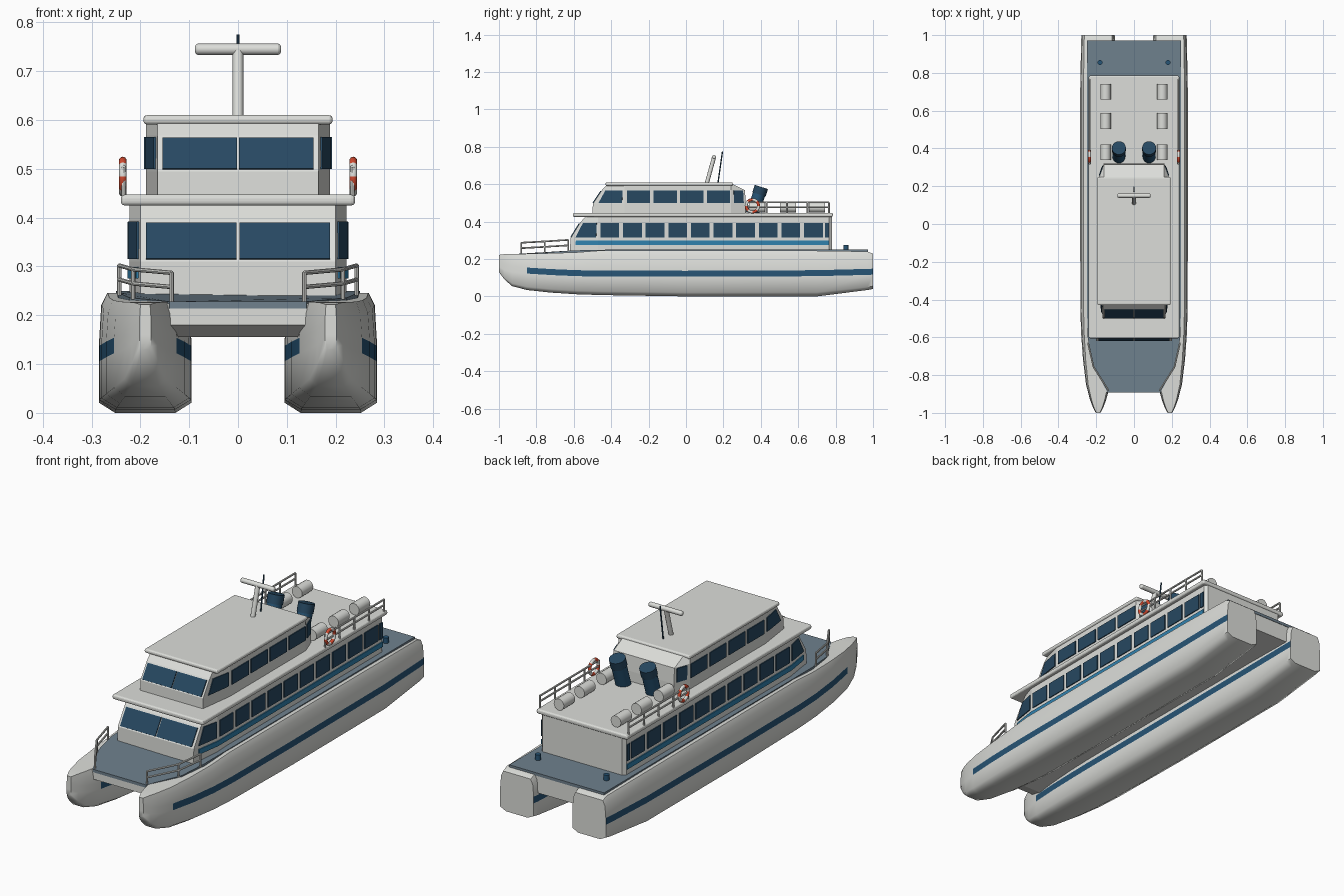
import bpy, bmesh, math
from mathutils import Vector

cube = bpy.data.objects.get("Cube")
if cube:
    bpy.data.objects.remove(cube)


def material(name, r, g, b):
    m = bpy.data.materials.new(name)
    m.use_nodes = True
    m.diffuse_color = (r, g, b, 1)
    bsdf = next(n for n in m.node_tree.nodes if n.type == 'BSDF_PRINCIPLED')
    bsdf.inputs["Base Color"].default_value = (r, g, b, 1)
    return m


WHITE = material("off white", 0.72, 0.73, 0.70)
GLASS = material("dark glass", 0.02, 0.065, 0.12)
NAVY = material("navy stripe", 0.02, 0.09, 0.18)
BLUE = material("light blue stripe", 0.03, 0.22, 0.42)
DECK = material("deck grey blue", 0.16, 0.22, 0.27)
RED = material("lifebuoy red", 0.65, 0.07, 0.03)


def finish(name, bm, *mats, angle=0):
    """Turn a bmesh into a named object."""
    bmesh.ops.recalc_face_normals(bm, faces=bm.faces)
    mesh = bpy.data.meshes.new(name)
    bm.to_mesh(mesh)
    bm.free()
    for m in mats:
        mesh.materials.append(m)
    if angle:
        mesh.shade_smooth()
        mesh.set_sharp_from_angle(angle=math.radians(angle))
    ob = bpy.data.objects.new(name, mesh)
    bpy.context.collection.objects.link(ob)
    return ob


def loft(name, rings, *mats, angle=0, rule=lambda i, j: 0):
    """Skin closed rings of points and cap both ends."""
    bm = bmesh.new()
    vs = [[bm.verts.new(p) for p in ring] for ring in rings]
    n = len(vs[0])
    for i in range(len(vs) - 1):
        for j in range(n):
            k = (j + 1) % n
            f = bm.faces.new((vs[i][j], vs[i][k], vs[i + 1][k], vs[i + 1][j]))
            f.material_index = rule(i, j)
    bm.faces.new(vs[0])
    bm.faces.new(vs[-1])
    return finish(name, bm, *mats, angle=angle)


def tube(bm, p, q, r, sides=12):
    p, q = Vector(p), Vector(q)
    turn = (q - p).to_track_quat('Z', 'Y').to_matrix().to_4x4()
    turn.translation = (p + q) / 2
    bmesh.ops.create_cone(bm, cap_ends=True, segments=sides, radius1=r,
                          radius2=r, depth=(q - p).length, matrix=turn)


def tubes(name, mat, parts, sides=12):
    bm = bmesh.new()
    for p, q, r in parts:
        tube(bm, p, q, r, sides)
    return finish(name, bm, mat, angle=40)


def slab(name, w, y0, y1, z0, z1, mat, round_edge):
    rings = [[(-w, y0, z), (w, y0, z), (w, y1, z), (-w, y1, z)] for z in (z0, z1)]
    ob = loft(name, rings, mat)
    mod = ob.modifiers.new("rounded edge", 'BEVEL')
    mod.width, mod.segments = round_edge, 3
    return ob


def pane(bm, quad, u0, u1, v0, v1, side=1):
    """Thin plate lying on part of a wall quad."""
    a, b, c, d = (Vector((p[0] * side, p[1], p[2])) for p in quad)
    at = lambda u, v: a.lerp(b, u).lerp(d.lerp(c, u), v)
    pts = [at(u0, v0), at(u1, v0), at(u1, v1), at(u0, v1)]
    off = (pts[1] - pts[0]).cross(pts[3] - pts[0]).normalized() * 0.0045
    lo = [bm.verts.new(p - off) for p in pts]
    hi = [bm.verts.new(p + off) for p in pts]
    bm.faces.new(lo)
    bm.faces.new(hi)
    for i in range(4):
        k = (i + 1) % 4
        bm.faces.new((lo[i], lo[k], hi[k], hi[i]))


# Twin hulls: y, half width, keel z, stripe z, top z
stations = [(-1, .012, .13, .16, .222), (-.97, .028, .09, .14, .226),
            (-.93, .043, .055, .13, .227), (-.85, .064, .034, .122, .228),
            (-.72, .08, .02, .114, .231), (-.58, .09, .011, .108, .236),
            (-.45, .094, .007, .106, .246), (0, .095, 0, .105, .246),
            (.7, .095, 0, .108, .244), (.97, .09, .034, .115, .24),
            (1, .088, .04, .116, .228)]


def hull_ring(side, y, w, keel, stripe, top):
    half = [(.65, keel), (1, keel + .2 * (stripe - keel)), (1, stripe),
            (1, stripe + .032), (.95, top - .025), (.82, top)]
    loop = half + [(-f, z) for f, z in reversed(half)]
    return [(side * .19 + f * w, y, z) for f, z in loop]


for side, label in ((1, "left"), (-1, "right")):
    loft(label + "_hull", [hull_ring(side, *s) for s in stations], WHITE, NAVY,
         angle=60, rule=lambda i, j: int(j in (2, 8) and i > 2))

# Bridge structure between the hulls, and the deck plate
profile = [(-.89, .224), (-.89, .18), (-.82, .155), (.97, .155), (.97, .24), (-.6, .24)]
loft("bridge_structure", [[(x, y, z) for y, z in profile] for x in (-.146, .146)], WHITE)
outline = [(.14, -.892, .228), (.222, -.74, .236), (.245, -.6, .246),
           (.25, -.4, .25), (.25, .972, .25)]
outline += [(-x, y, z) for x, y, z in reversed(outline)]
loft("deck", [[(x, y, z - d) for x, y, z in outline] for d in (.014, 0)], DECK)


def cabin(name, levels, fw, w, rw, cf, cr):
    """Cabin with chamfered corners; levels are z, front y, rear y."""
    rings = []
    for z, fy, ry in levels:
        half = [(fw, fy), (w, cf), (w, cr), (rw, ry)]
        loop = [(-fw, fy)] + half + [(-x, y) for x, y in reversed(half[1:])]
        rings.append([(x, y, z) for x, y in loop])
    loft(name, rings, WHITE)
    return lambda k, i: (rings[k][i], rings[k][i + 1], rings[k + 1][i + 1], rings[k + 1][i])


lower = cabin("lower_cabin", [(.24, -.62, .78), (.31, -.618, .78), (.395, -.565, .78),
                              (.43, -.535, .78)], .2, .222, .21, -.47, .765)
upper = cabin("upper_cabin", [(.44, -.5, .32), (.495, -.498, .32), (.568, -.45, .315),
                              (.6, -.42, .25)], .165, .188, .16, -.33, .24)


def windows(name, wall, count, fill, last):
    bm = bmesh.new()
    for u in (.03, .507):
        pane(bm, wall(1, 0), u, u + .463, .05, .92)
    for side in (1, -1):
        pane(bm, wall(1, 1), .17, .93, .06, .96, side)
        for i in range(count):
            u = (i + .1) / count * last
            pane(bm, wall(1, 2), u, u + fill / count * last, .06, .96, side)
    return bm


bm = windows("lower", lower, 10, .83, .98)
for side in (1, -1):
    pane(bm, lower(1, 2), .982, 1, .06, .96, side)
finish("lower_windows", bm, GLASS)
bm = windows("upper", upper, 4, .87, 1)
for side in (1, -1):
    pane(bm, upper(1, 3), .2, .85, .06, .96, side)
finish("upper_windows", bm, GLASS)

# Light blue band along the lower cabin
bm = bmesh.new()
for side in (1, -1):
    pane(bm, lower(0, 1), .2, 1, .5, .84, side)
    pane(bm, lower(0, 2), 0, 1, .5, .84, side)
finish("cabin_stripe", bm, BLUE)

# Roofs
slab("lower_roof", .24, -.605, .785, .425, .447, WHITE, .008)
slab("upper_roof", .194, -.43, .25, .591, .61, WHITE, .008)

# Mast, crossbar and whip aerial
tubes("mast", WHITE, [((0, .11, .6), (0, .15, .745), .011)])
bar = tubes("mast_crossbar", WHITE, [((-.088, .15, .745), (.088, .15, .745), .0115)], 16)
mod = bar.modifiers.new("rounded ends", 'BEVEL')
mod.width, mod.segments = .006, 2
tubes("aerial", GLASS, [((0, .17, .6), (0, .195, .775), .0035)], 8)

# Funnels, raft canisters and bollards
sides = (1, -1)
tubes("funnels", NAVY, [((s * .08, .355, .44), (s * .08, .39, .545), .034) for s in sides], 20)
tubes("funnel_tops", GLASS, [((s * .08, .39, .545), (s * .08, .403, .585), .037)
                             for s in sides], 20)
tubes("raft_canisters", WHITE, [((s * .15, y - .042, .475), (s * .15, y + .042, .475), .027)
                                for s in sides for y in (.38, .545, .7)], 16)
tubes("bollards", NAVY, [((s * .18, .855, .245), (s * .18, .855, .276), .013)
                         for s in sides], 14)

# Handrails on the upper deck and the bow
rail = []
for s in sides:
    x = s * .234
    for z in (.477, .503):
        rail.append(((x, .32, z), (x, .765, z), .0045))
    for y in (.32, .43, .54, .65, .765):
        rail.append(((x, y, .44), (x, y, .503), .0045))
tubes("upper_deck_rails", WHITE, rail, 8)
rail = []
for s in sides:
    feet = [Vector((s * x, y, z)) for x, y, z in
            ((.243, -.63, .24), (.215, -.755, .232), (.136, -.88, .225))]
    for p in feet:
        rail.append((p, p + Vector((0, 0, .063)), .0045))
    for h in (.033, .062):
        up = Vector((0, 0, h))
        for p, q in zip(feet, feet[1:]):
            rail.append((p + up, q + up, .0045))
tubes("bow_rails", WHITE, rail, 8)

# Lifebuoys in alternating red and white
for s, label in ((1, "left"), (-1, "right")):
    bpy.ops.mesh.primitive_torus_add(major_segments=32, minor_segments=10, major_radius=.033,
                                     minor_radius=.008, location=(s * .236, .355, .484),
                                     rotation=(0, math.pi / 2, 0))
    ring = bpy.context.object
    ring.name = label + "_lifebuoy"
    ring.data.materials.append(RED)
    ring.data.materials.append(WHITE)
    for f in ring.data.polygons:
        turn = math.atan2(f.center.y, f.center.x) / math.tau + 1
        f.material_index = int(turn * 8) % 2
    ring.data.shade_smooth()
